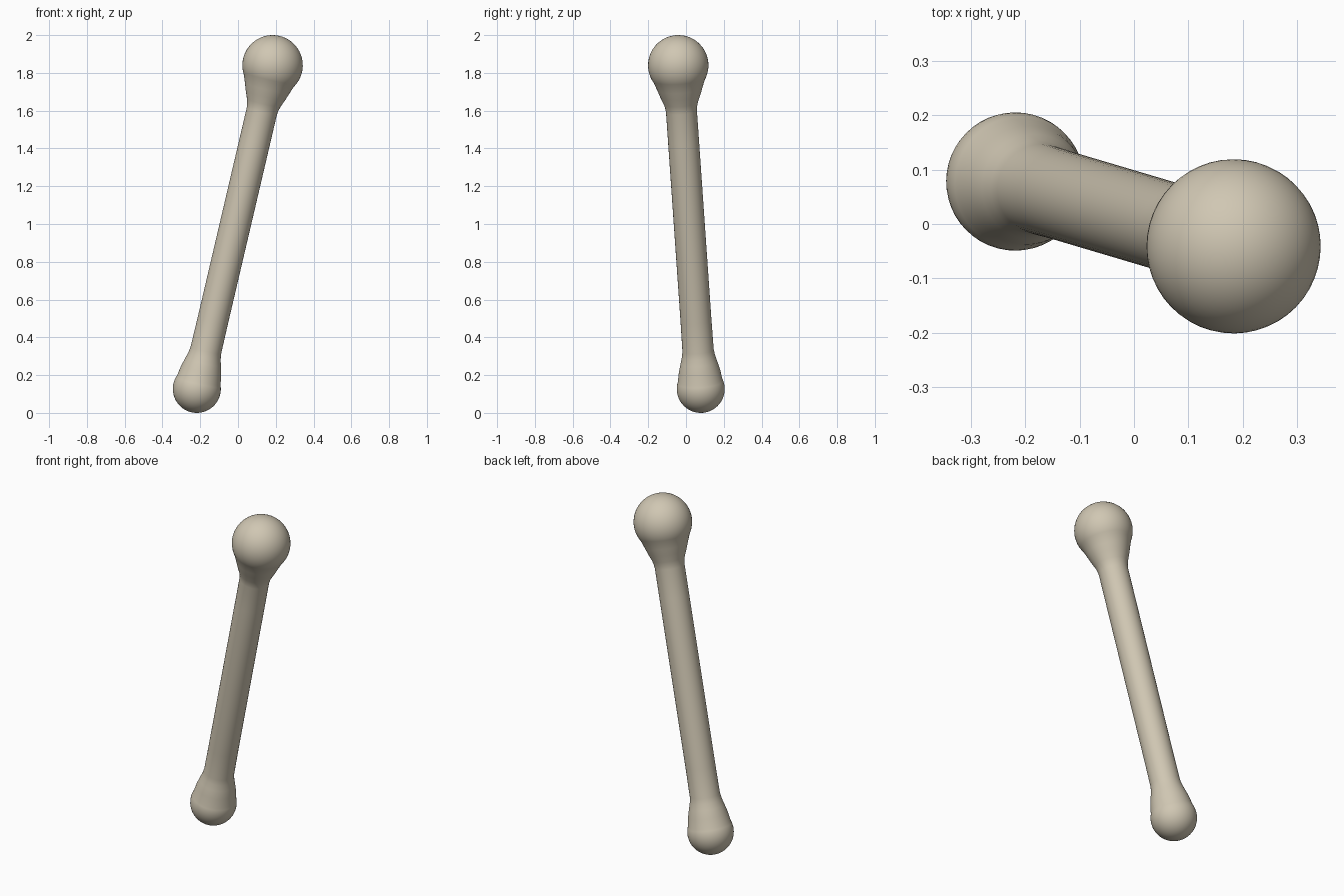
import bpy, bmesh, math
from mathutils import Vector

if "Cube" in bpy.data.objects:
    bpy.data.objects.remove(bpy.data.objects["Cube"])

# Centres and radii of the two end knobs
LOW, R_LOW = Vector((-0.218, 0.078, 0.127)), 0.127
TOP, R_TOP = Vector((0.183, -0.041, 1.84)), 0.16
SHAFT_R = 0.082
SEGMENTS = 48
axis = TOP - LOW
length = axis.length


def arc(centre, radius, a0, a1, n):
    """Points (distance along axis, radius) on a knob; angles in degrees."""
    return [(centre + radius * math.cos(math.radians(a0 + (a1 - a0) * i / n)),
             radius * math.sin(math.radians(a0 + (a1 - a0) * i / n)))
            for i in range(n + 1)]


# Half outline: low knob, flared neck, shaft, flared neck, top knob
profile = arc(0, R_LOW, 180, 68, 18)
profile += [(0.10, 0.109), (0.145, 0.097), (0.178, 0.088), (0.21, 0.083)]
profile += [(0.21 + (length - 0.46) * i / 8, SHAFT_R) for i in range(1, 9)]
profile += [(length - 0.228, 0.085), (length - 0.205, 0.091),
            (length - 0.165, 0.107), (length - 0.125, 0.121)]
profile += arc(length, R_TOP, 122, 0, 20)

# Spin the outline into a closed body
bm = bmesh.new()
verts = [bm.verts.new((max(r, 0), 0, d)) for d, r in profile]
edges = [bm.edges.new(p) for p in zip(verts, verts[1:])]
bmesh.ops.spin(bm, geom=verts + edges, axis=(0, 0, 1), cent=(0, 0, 0),
               angle=2 * math.pi, steps=SEGMENTS, use_duplicate=False)
bmesh.ops.remove_doubles(bm, verts=bm.verts, dist=1e-4)
bmesh.ops.recalc_face_normals(bm, faces=bm.faces)
for f in bm.faces:
    f.smooth = True
mesh = bpy.data.meshes.new("bone")
bm.to_mesh(mesh)
bm.free()

# Lean the body along the line between the knobs
bone = bpy.data.objects.new("bone", mesh)
bone.location = LOW
bone.rotation_mode = 'QUATERNION'
bone.rotation_quaternion = Vector((0, 0, 1)).rotation_difference(axis)
bpy.context.collection.objects.link(bone)

# Ivory colour
ivory = bpy.data.materials.new("ivory")
ivory.diffuse_color = (0.63, 0.57, 0.45, 1)
ivory.use_nodes = True
ivory.node_tree.nodes["Principled BSDF"].inputs["Base Color"].default_value = ivory.diffuse_color
mesh.materials.append(ivory)
